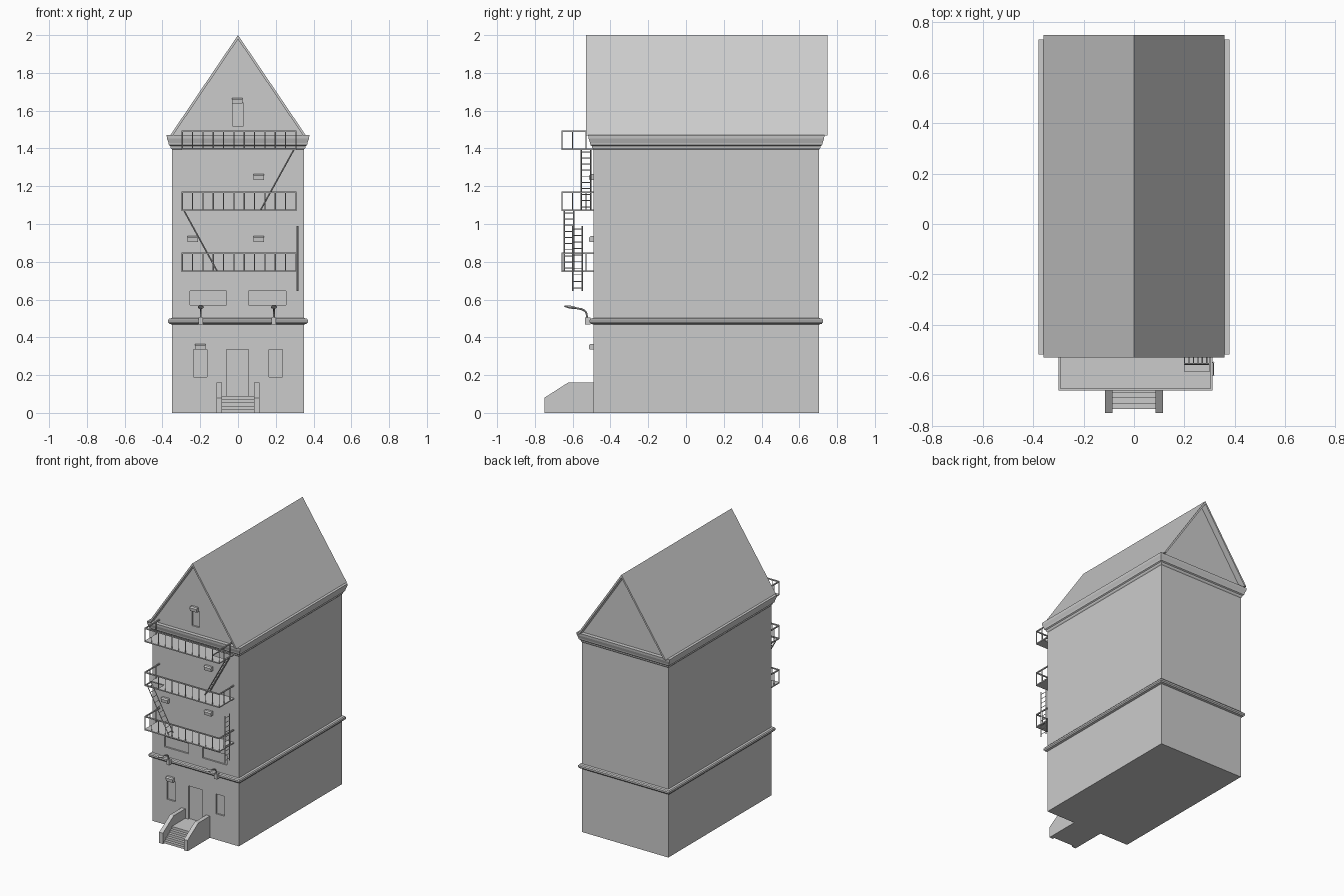
import bpy, bmesh, math
from mathutils import Vector

if "Cube" in bpy.data.objects:
    bpy.data.objects.remove(bpy.data.objects["Cube"])

CY = 0.1075  # centre of the building in y


def finish(name, bm, smooth=False):
    bmesh.ops.recalc_face_normals(bm, faces=bm.faces)
    me = bpy.data.meshes.new(name)
    bm.to_mesh(me)
    bm.free()
    ob = bpy.data.objects.new(name, me)
    bpy.context.collection.objects.link(ob)
    if smooth:
        bpy.ops.object.select_all(action='DESELECT')
        ob.select_set(True)
        bpy.context.view_layer.objects.active = ob
        bpy.ops.object.shade_smooth_by_angle(angle=math.radians(40))
    return ob


def box(bm, x0, x1, y0, y1, z0, z1):
    vs = bmesh.ops.create_cube(bm, size=1)['verts']
    for v in vs:
        v.co = ((x0 + x1) / 2 + v.co.x * (x1 - x0),
                (y0 + y1) / 2 + v.co.y * (y1 - y0),
                (z0 + z1) / 2 + v.co.z * (z1 - z0))


def extrude(bm, pts, axis, a, b):
    """Closed profile swept along x (y,z points) or y (x,z points)."""
    put = (lambda p, t: (t, p[0], p[1])) if axis == 'x' else (lambda p, t: (p[0], t, p[1]))
    A = [bm.verts.new(put(p, a)) for p in pts]
    B = [bm.verts.new(put(p, b)) for p in pts]
    bm.faces.new(A)
    bm.faces.new(B[::-1])
    for i in range(len(pts)):
        j = (i + 1) % len(pts)
        bm.faces.new((A[i], A[j], B[j], B[i]))


def bar(bm, p, q, r=0.003, sides=4):
    p, q = Vector(p), Vector(q)
    rot = (q - p).to_track_quat('Z', 'Y')
    vs = bmesh.ops.create_cone(bm, cap_ends=True, segments=sides, radius1=r, radius2=r,
                               depth=(q - p).length)['verts']
    for v in vs:
        v.co = rot @ v.co + (p + q) / 2


def ring_band(name, profile):
    """Moulding around the building: profile of (overhang from wall, z)."""
    bm = bmesh.new()
    rings = []
    for o, z in profile:
        hx, hy = 0.35 + o, 0.5975 + o
        rings.append([bm.verts.new((sx * hx, CY + sy * hy, z))
                      for sx, sy in ((-1, -1), (1, -1), (1, 1), (-1, 1))])
    for a, b in zip(rings, rings[1:]):
        for i in range(4):
            j = (i + 1) % 4
            bm.faces.new((a[i], a[j], b[j], b[i]))
    bm.faces.new(rings[0][::-1])
    bm.faces.new(rings[-1])
    finish(name, bm)


# Walls with both gables
bm = bmesh.new()
extrude(bm, [(-.35, 0), (.35, 0), (.35, 1.465), (0, 1.985), (-.35, 1.465)], 'y', -.49, .705)
walls = finish("walls", bm)

# Shallow recesses for the door and windows
bm = bmesh.new()
for x0, x1, z0, z1 in ((-.06, .055, .09, .335), (-.235, -.165, .19, .335), (.165, .235, .19, .335),
                       (-.255, -.06, .57, .645), (.055, .255, .57, .645), (-.03, .03, 1.52, 1.64)):
    box(bm, x0, x1, -.55, -.478, z0, z1)
cutter = finish("opening_cutter", bm)
cutter.hide_render = True
cutter.hide_viewport = True
mod = walls.modifiers.new("openings", 'BOOLEAN')
mod.object = cutter
mod.operation = 'DIFFERENCE'
mod.solver = 'EXACT'

# Mouldings
ring_band("middle_band", [(.0, .468), (.014, .472), (.02, .48), (.02, .492), (.014, .499), (0, .502)])
ring_band("cornice", [(0, 1.395), (.006, 1.402), (.008, 1.412), (.016, 1.418), (.018, 1.43),
                      (.026, 1.452), (.028, 1.47)])

# Roof slabs overhanging both gables
bm = bmesh.new()
extrude(bm, [(-.36, 1.468), (0, 2.0), (.36, 1.468), (.345, 1.468), (0, 1.978), (-.345, 1.468)],
        'y', -.53, .75)
finish("roof", bm)

# Entrance steps and side walls
bm = bmesh.new()
for i in range(5):
    box(bm, -.088, .088, -.735 + i * .022, -.485, i * .018, (i + 1) * .018)
finish("entrance_steps", bm)
bm = bmesh.new()
for s in (-1, 1):
    extrude(bm, [(-.75, 0), (-.75, .08), (-.625, .16), (-.485, .16), (-.485, 0)],
            'x', s * .085, s * .115)
finish("step_side_walls", bm)

# Balconies: floor with an optional ladder hatch, railing
X0, X1, Y0, Y1 = -.298, .31, -.66, -.488
for n, (z, hatch) in enumerate(((.745, None), (1.07, (-.29, -.19, -.65, -.585)),
                                (1.393, (.2, .3, -.585, -.5)))):
    bm = bmesh.new()
    if hatch:
        a, b, c, d = hatch
        for r in ((X0, a, Y0, Y1), (b, X1, Y0, Y1), (a, b, Y0, c), (a, b, d, Y1)):
            box(bm, *r, z, z + .008)
    else:
        box(bm, X0, X1, Y0, Y1, z, z + .008)
    finish(f"balcony_floor_{n + 1}", bm)
    bm = bmesh.new()
    top = z + .095
    for i in range(12):
        x = X0 + .003 + (X1 - X0 - .006) * i / 11
        bar(bm, (x, Y0 + .003, z), (x, Y0 + .003, top))
    for x in (X0 + .003, X1 - .003):
        for y in (-.6, -.53):
            bar(bm, (x, y, z), (x, y, top))
        box(bm, x - .004, x + .004, Y0, Y1, top, top + .008)
    box(bm, X0, X1, Y0, Y0 + .008, top, top + .008)
    finish(f"balcony_railing_{n + 1}", bm)

# Ladders between the balconies
for name, lo, hi, ya, yb in (("lower_ladder", (.315, .645), (.315, .99), -.6, -.55),
                             ("middle_ladder", (-.11, .75), (-.288, 1.075), -.645, -.595),
                             ("upper_ladder", (.12, 1.075), (.298, 1.398), -.555, -.505)):
    bm = bmesh.new()
    for y in (ya, yb):
        bar(bm, (lo[0], y, lo[1]), (hi[0], y, hi[1]), .004)
    count = 10
    for i in range(count):
        t = (i + .5) / count
        x, z = lo[0] + (hi[0] - lo[0]) * t, lo[1] + (hi[1] - lo[1]) * t
        bar(bm, (x, ya, z), (x, yb, z), .0025)
    finish(name, bm)

# Small wall lights
bm = bmesh.new()
for x, z in ((-.24, .92), (.11, .92), (.11, 1.248), (-.2, .35), (-.005, 1.652)):
    extrude(bm, [(-.485, z - .015), (-.512, z - .015), (-.514, z + .008), (-.506, z + .016),
                 (-.485, z + .016)], 'x', x - .028, x + .028)
finish("wall_lights", bm)

# Curved lamps standing on the middle band
for side, x in (("left", -.197), ("right", .19)):
    bm = bmesh.new()
    box(bm, x - .012, x + .012, -.534, -.505, .468, .505)
    path = [(-.524, .5), (-.526, .525), (-.534, .54), (-.552, .549), (-.59, .556)]
    for p, q in zip(path, path[1:]):
        bar(bm, (x, *p), (x, *q), .005, 8)
    vs = bmesh.ops.create_uvsphere(bm, u_segments=12, v_segments=8, radius=1)['verts']
    for v in vs:
        v.co = (x + v.co.x * .016, -.612 + v.co.y * .033,
                .56 + v.co.z * .008 - v.co.y * .005)
    finish(f"lamp_{side}", bm, smooth=True)
